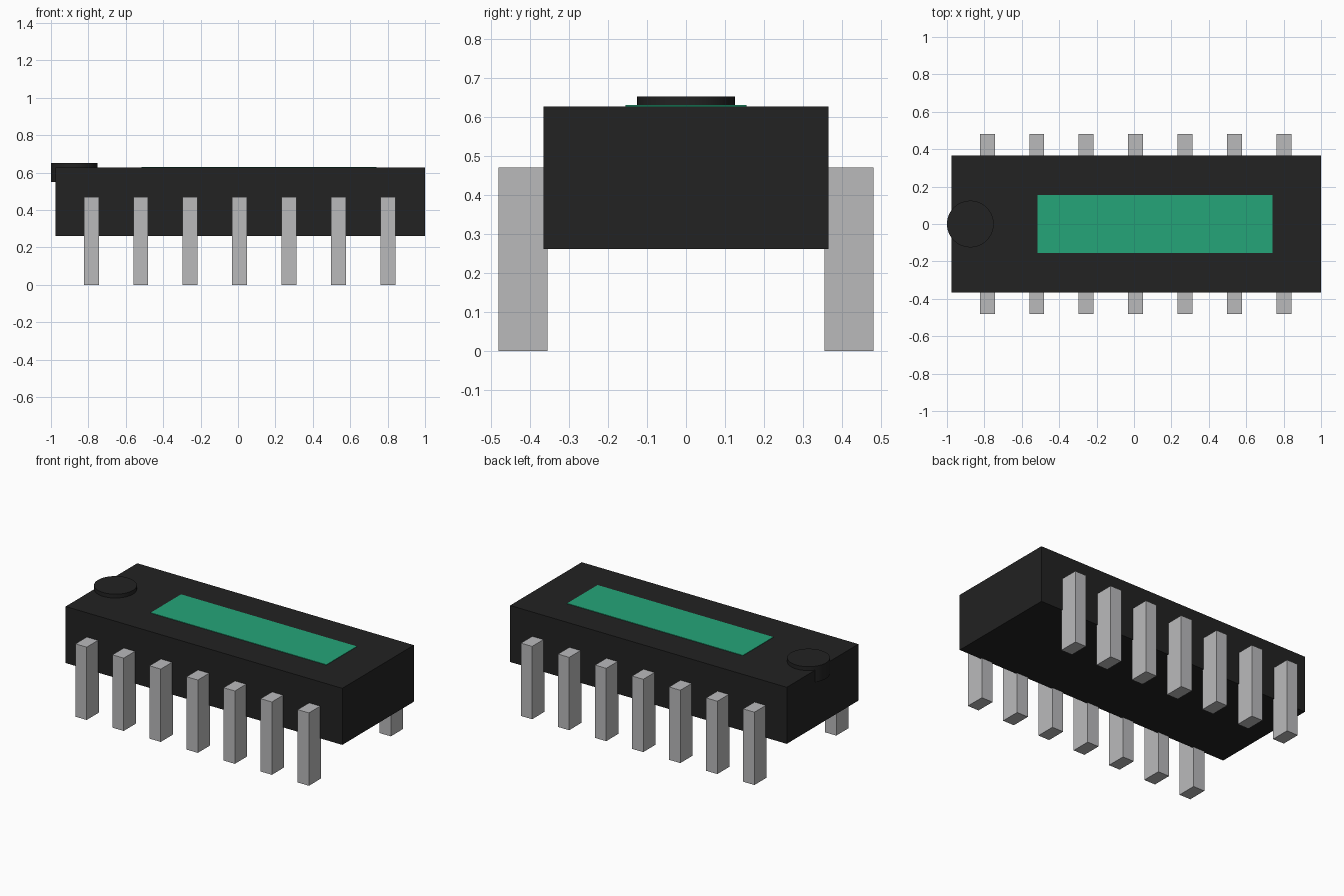
import bpy
import math

cube = bpy.data.objects.get("Cube")
if cube:
    bpy.data.objects.remove(cube, do_unlink=True)


def material(name, rgb):
    mat = bpy.data.materials.new(name)
    mat.use_nodes = True
    color = (*rgb, 1)
    mat.diffuse_color = color
    mat.node_tree.nodes["Principled BSDF"].inputs["Base Color"].default_value = color
    return mat


black = material("black_plastic", (0.016, 0.016, 0.016))
silver = material("silver_metal", (0.49, 0.49, 0.5))
green = material("green_label", (0.018, 0.375, 0.19))


def box(name, low, high, mat):
    """Box spanning two opposite corners."""
    center = [(a + b) / 2 for a, b in zip(low, high)]
    bpy.ops.mesh.primitive_cube_add(size=1, location=center)
    obj = bpy.context.object
    obj.name = name
    obj.scale = [b - a for a, b in zip(low, high)]
    bpy.ops.object.transform_apply(location=False, rotation=False, scale=True)
    obj.data.materials.append(mat)
    return obj


# Chip body and the label plate on its top
BOTTOM, TOP, HALF_DEPTH = 0.262, 0.627, 0.365
box("chip_body", (-0.975, -HALF_DEPTH, BOTTOM), (1, HALF_DEPTH, TOP), black)
box("top_label", (-0.515, -0.155, TOP - 0.003), (0.74, 0.155, TOP + 0.003), green)

# Round orientation marker, overhanging one end
bpy.ops.mesh.primitive_cylinder_add(vertices=48, radius=0.125, depth=0.102,
                                    location=(-0.875, 0, 0.601))
marker = bpy.context.object
marker.name = "orientation_marker"
marker.data.materials.append(black)
bpy.ops.object.shade_smooth_by_angle(angle=math.radians(30))

# Two rows of seven pins
PIN_COUNT, PITCH, PIN_MIDDLE, HALF_PIN = 7, 0.2645, 0.009, 0.04
for side, row in ((-1, "front"), (1, "back")):
    near, far = sorted((side * 0.355, side * 0.48))
    for i in range(PIN_COUNT):
        x = PIN_MIDDLE + (i - PIN_COUNT // 2) * PITCH
        box(f"{row}_pin_{i + 1}", (x - HALF_PIN, near, 0),
            (x + HALF_PIN, far, 0.47), silver)
